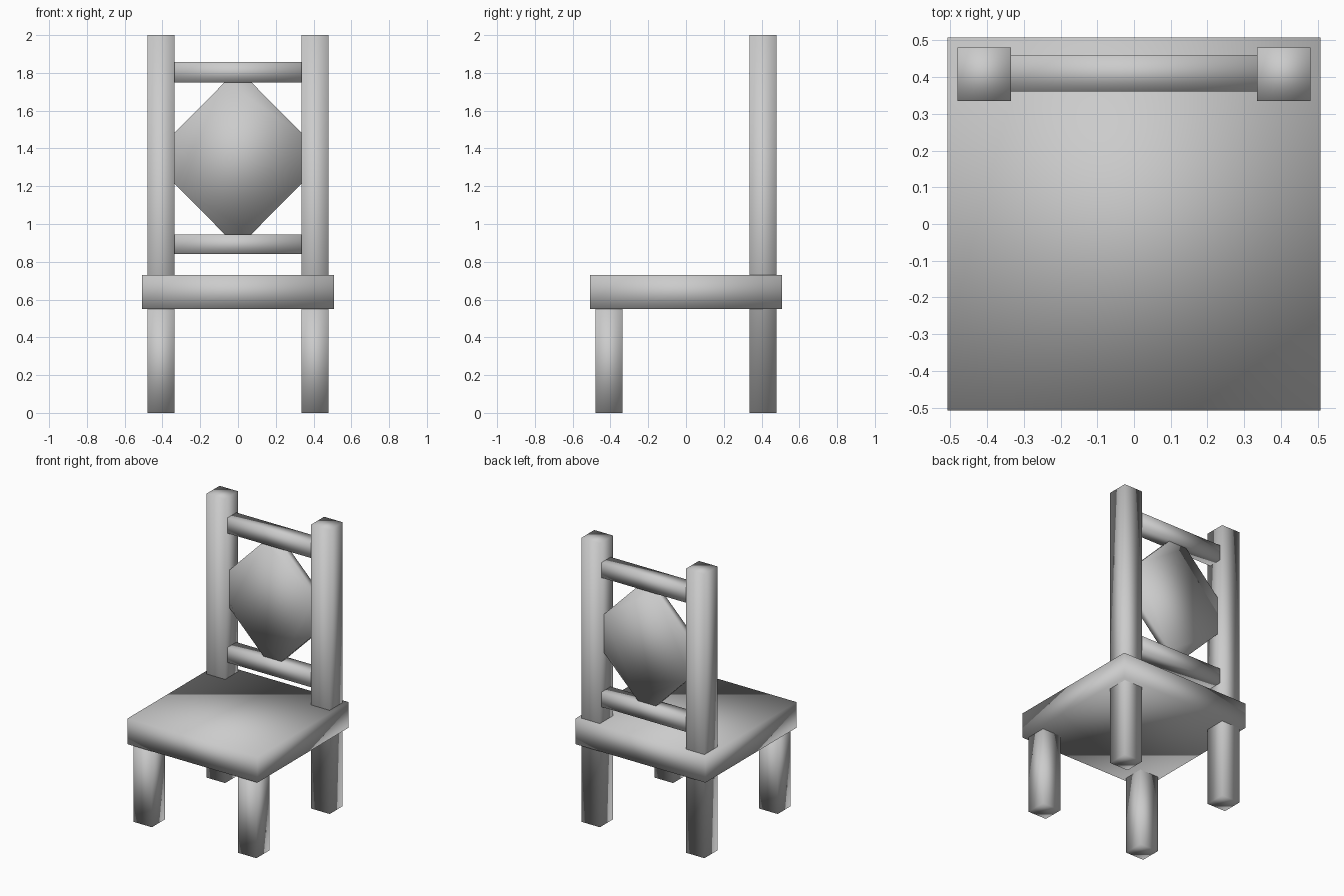
import bpy
import bmesh
from mathutils import Vector

# Remove the default cube only
cube = bpy.data.objects.get("Cube")
if cube:
    bpy.data.objects.remove(cube, do_unlink=True)

# Single plain grey
grey = bpy.data.materials.new("plain_grey")
grey.use_nodes = True
colour = (0.6, 0.6, 0.6, 1)
grey.diffuse_color = colour
grey.node_tree.nodes["Principled BSDF"].inputs["Base Color"].default_value = colour


def finish(name, bm):
    """Turn a bmesh into a softly shaded object."""
    bmesh.ops.recalc_face_normals(bm, faces=bm.faces)
    for face in bm.faces:
        face.smooth = True
    mesh = bpy.data.meshes.new(name)
    bm.to_mesh(mesh)
    bm.free()
    mesh.materials.append(grey)
    obj = bpy.data.objects.new(name, mesh)
    bpy.context.collection.objects.link(obj)
    return obj


def box(name, low, high):
    """Box between two opposite corners."""
    low, high = Vector(low), Vector(high)
    bm = bmesh.new()
    bmesh.ops.create_cube(bm, size=1)
    for v in bm.verts:
        v.co = (low + high) / 2 + v.co * (high - low)
    return finish(name, bm)


SEAT, SEAT_LOW, SEAT_TOP = 0.507, 0.55, 0.73
INNER, OUTER = 0.335, 0.48
RAIL_Y, RAIL_HALF = 0.41, 0.05

# Seat slab
box("seat", (-SEAT, -SEAT, SEAT_LOW), (SEAT, SEAT, SEAT_TOP))

# Front legs and full-height back posts
for side, x in (("right", -OUTER), ("left", INNER)):
    width = OUTER - INNER
    box("front_leg_" + side, (x, -OUTER, 0), (x + width, -INNER, SEAT_LOW))
    box("back_post_" + side, (x, INNER, 0), (x + width, OUTER, 2))

# Cross rails of the backrest
for name, low, high in (("lower_rail", 0.84, 0.945), ("upper_rail", 1.75, 1.858)):
    box(name, (-INNER, RAIL_Y - RAIL_HALF, low), (INNER, RAIL_Y + RAIL_HALF, high))

# Eight-sided back panel
mid_z, half_z, tip, flank, thick = 1.348, 0.403, 0.07, 0.135, 0.05
quarter = [(tip, half_z), (INNER, flank)]
right_half = quarter + [(x, -z) for x, z in reversed(quarter)]
outline = right_half + [(-x, -z) for x, z in right_half]
bm = bmesh.new()
face = bm.faces.new([bm.verts.new((x, RAIL_Y - thick / 2, mid_z + z)) for x, z in outline])
extruded = bmesh.ops.extrude_face_region(bm, geom=[face])["geom"]
bmesh.ops.translate(bm, vec=(0, thick, 0),
                    verts=[g for g in extruded if isinstance(g, bmesh.types.BMVert)])
finish("back_panel", bm)
